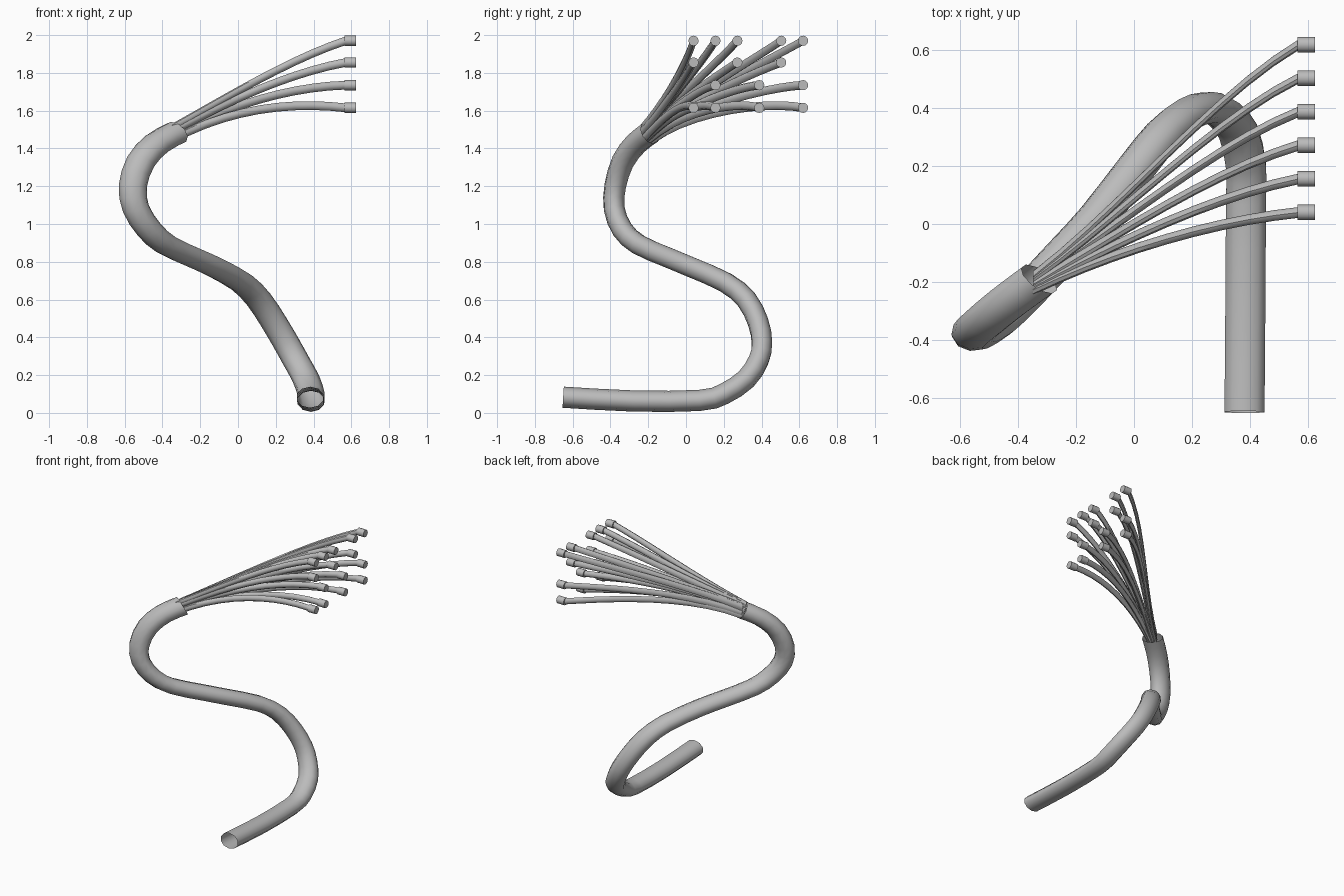
import bpy
import bmesh
import math
from mathutils import Vector

cube = bpy.data.objects.get("Cube")
if cube:
    bpy.data.objects.remove(cube)

grey = bpy.data.materials.new("cable_grey")
grey.use_nodes = True
COLOUR = (0.5, 0.5, 0.5, 1)
grey.diffuse_color = COLOUR
grey.node_tree.nodes["Principled BSDF"].inputs["Base Color"].default_value = COLOUR


def finish(name, bm):
    """Turn a bmesh into a smooth grey object."""
    bmesh.ops.recalc_face_normals(bm, faces=bm.faces)
    mesh = bpy.data.meshes.new(name)
    bm.to_mesh(mesh)
    bm.free()
    mesh.materials.append(grey)
    obj = bpy.data.objects.new(name, mesh)
    bpy.context.collection.objects.link(obj)
    bpy.ops.object.select_all(action="DESELECT")
    obj.select_set(True)
    bpy.context.view_layer.objects.active = obj
    bpy.ops.object.shade_smooth_by_angle(angle=math.radians(50))
    return obj


def sweep(bm, path, radii, sides, frame=None, capped=False):
    """Sweep a ring along a path; a fixed frame keeps every ring parallel."""
    rings = []
    normal = Vector((0, 0, 1))
    for i, (p, radius) in enumerate(zip(path, radii)):
        tangent = (path[min(i + 1, len(path) - 1)] - path[max(i - 1, 0)]).normalized()
        if frame:
            u, v = frame
        else:
            normal = (normal - tangent * normal.dot(tangent)).normalized()
            u, v = normal, tangent.cross(normal)
        angles = [math.tau * k / sides for k in range(sides)]
        rings.append([bm.verts.new(p + (u * math.cos(a) + v * math.sin(a)) * radius)
                      for a in angles])
    for a, b in zip(rings, rings[1:]):
        for k in range(sides):
            n = (k + 1) % sides
            bm.faces.new((a[k], a[n], b[n], b[k]))
    if capped:
        bm.faces.new(rings[0])
        bm.faces.new(rings[-1])


def refine(points):
    """Add a smoothly curved midpoint between neighbouring points."""
    out = [points[0]]
    for i in range(len(points) - 1):
        a, b, c, d = (points[min(max(i + k, 0), len(points) - 1)] for k in (-1, 0, 1, 2))
        out += [(b + c) * .5625 - (a + d) * .0625, c]
    return out


# Main cable: open tube, a little wider across x, thickening to the mouth
STRETCH = 1.3
trunk = [
    (.382, -.65, .083), (.385, -.28, .063), (.387, .07, .066), (.387, .2, .1),
    (.36, .32, .18), (.305, .385, .28), (.255, .402, .37), (.19, .382, .48),
    (.11, .32, .6), (.02, .21, .69), (-.12, .03, .77), (-.23, -.09, .82),
    (-.38, -.25, .89), (-.47, -.337, .97), (-.54, -.38, 1.08),
    (-.557, -.375, 1.2), (-.515, -.335, 1.33), (-.43, -.265, 1.425), (-.328, -.19, 1.483)]
path = refine([Vector((x / STRETCH, y, z)) for x, y, z in trunk])
bm = bmesh.new()
sweep(bm, path, [.056 + .02 * max(0, p.z - 1.1) for p in path], 10)
bmesh.ops.scale(bm, vec=(STRETCH, 1, 1), verts=bm.verts)
finish("main_cable", bm)

# Wires fan out to a grid of tips: height of each row and its filled columns
ROWS = {1.97: (0, 1, 2, 4, 5), 1.855: (0, 2, 4), 1.735: (1, 3, 5), 1.615: (0, 1, 3, 5)}
ROUND = (Vector((0, 1, 0)), Vector((0, 0, 1)))
FLAT = (Vector((0, .8, 0)), Vector((0, 0, 1)))


def bezier(a, b, c, d, steps):
    for i in range(steps + 1):
        t = i / steps
        s = 1 - t
        yield a * s**3 + b * 3 * s * s * t + c * 3 * s * t * t + d * t**3


for z, columns in ROWS.items():
    for column in columns:
        y = .04 + .116 * column
        rise = (z - 1.615) / .355
        start = Vector((-.35, -.205 + (y - .33) * .08, 1.475 + (z - 1.79) * .18))
        end = Vector((.57, y, z))
        slope = (end.y - start.y) / (end.x - start.x)
        leave = start + Vector((1, .5 * slope + .33, .56)) * .3
        arrive = end + Vector((-.29, -.03 - .028 * column, .035 - .13 * rise))
        bm = bmesh.new()
        sweep(bm, list(bezier(start, leave, arrive, end, 10)), [.023] * 11, 8, FLAT)
        finish("wire", bm)

        # Ferrule on the wire end
        bm = bmesh.new()
        sweep(bm, [Vector((.565, y, z)), Vector((.625, y, z))], [.027] * 2, 12, ROUND, True)
        finish("wire_tip", bm)
